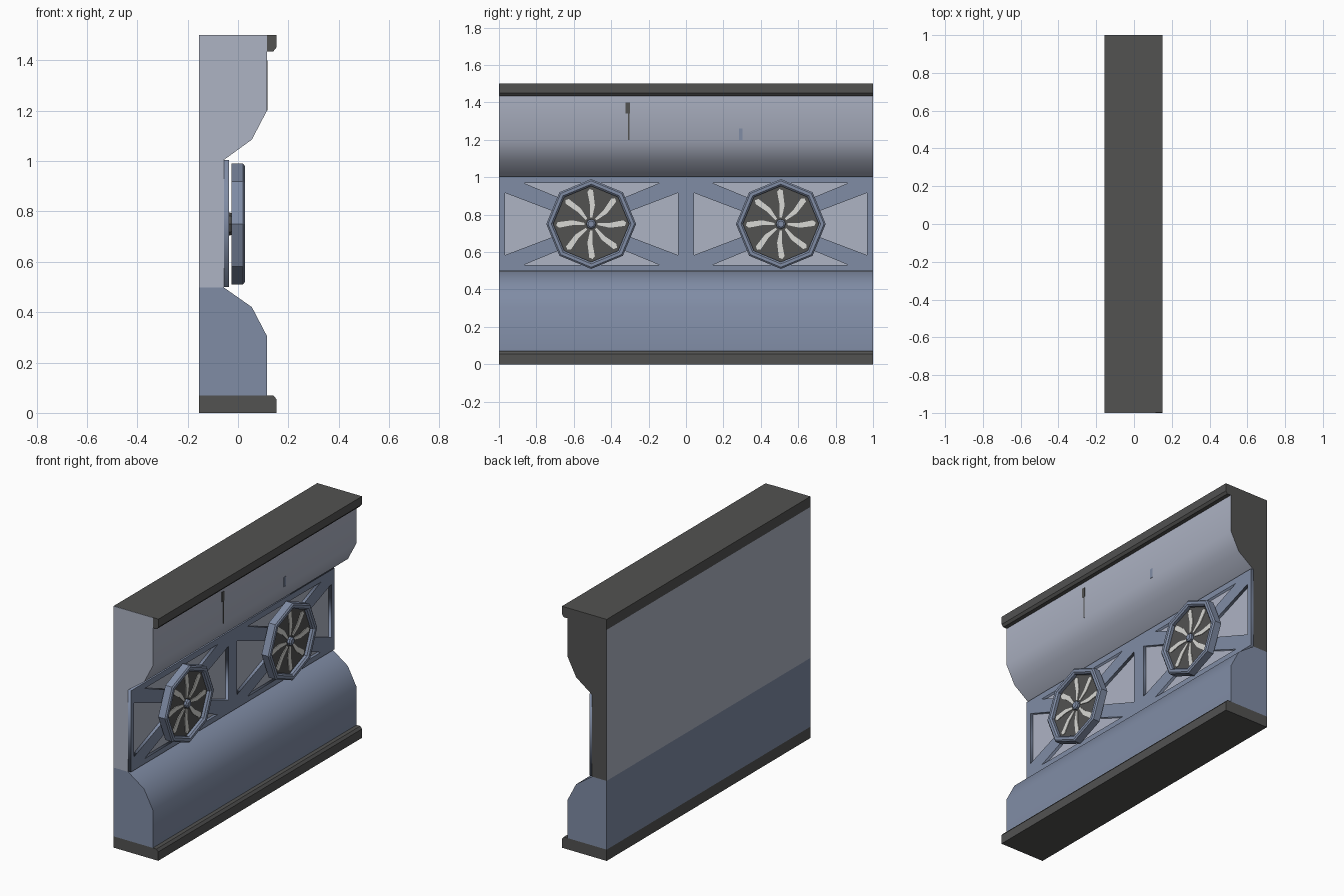
import bpy, bmesh, math

if "Cube" in bpy.data.objects:
    bpy.data.objects.remove(bpy.data.objects["Cube"])


def material(name, rgb):
    m = bpy.data.materials.new(name)
    m.diffuse_color = (*rgb, 1)
    m.use_nodes = True
    m.node_tree.nodes["Principled BSDF"].inputs["Base Color"].default_value = m.diffuse_color
    return m


BLUE = material("slate_blue", (0.215, 0.262, 0.375))
LIGHT = material("pale_grey_blue", (0.42, 0.452, 0.552))
DARK = material("charcoal", (0.085, 0.085, 0.083))
WHITE = material("off_white", (0.69, 0.69, 0.66))


def finish(bm, name, mats, smooth=None):
    bmesh.ops.recalc_face_normals(bm, faces=bm.faces)
    me = bpy.data.meshes.new(name)
    bm.to_mesh(me)
    bm.free()
    ob = bpy.data.objects.new(name, me)
    bpy.context.collection.objects.link(ob)
    for m in mats:
        me.materials.append(m)
    if smooth:
        bpy.ops.object.select_all(action='DESELECT')
        ob.select_set(True)
        bpy.context.view_layer.objects.active = ob
        bpy.ops.object.shade_smooth_by_angle(angle=math.radians(smooth))
    return ob


def prism(bm, bottom, offset):
    """Extrude a closed polygon of 3D points along an offset."""
    f = bm.faces.new([bm.verts.new(p) for p in bottom])
    ext = bmesh.ops.extrude_face_region(bm, geom=[f], use_keep_orig=True)
    bmesh.ops.translate(bm, vec=offset,
                        verts=[g for g in ext["geom"] if isinstance(g, bmesh.types.BMVert)])


def wall_run(name, profile, mats, y0=-1, y1=1, smooth=None):
    """Sweep an (x, z) profile along the length of the wall."""
    bm = bmesh.new()
    prism(bm, [(x, y0, z) for x, z in profile], (0, y1 - y0, 0))
    return finish(bm, name, mats, smooth)


def lathe(name, profile, cy, mat, sides=8, closed=True):
    """Turn an (r, x) profile about the fan axis."""
    bm = bmesh.new()
    rings = []
    for k in range(sides):
        a = 2 * math.pi * k / sides
        rings.append([bm.verts.new((x, cy + r * math.cos(a), 0.75 + r * math.sin(a)))
                      for r, x in profile])
    n = len(profile)
    for k in range(sides):
        a, b = rings[k], rings[(k + 1) % sides]
        for i in range(n if closed else n - 1):
            j = (i + 1) % n
            bm.faces.new((a[i], a[j], b[j], b[i]))
    if not closed:
        bm.faces.new([r[0] for r in rings])
        bm.faces.new([r[-1] for r in rings])
    return finish(bm, name, [mat])


B = -0.155  # back of the wall

# base and top trims
wall_run("base_trim", [(B, 0), (0.152, 0), (0.152, 0.055), (0.14, 0.07), (B, 0.07)], [DARK])
wall_run("top_trim", [(B, 1.5), (0.152, 1.5), (0.152, 1.45), (0.14, 1.435), (B, 1.435)],
         [DARK], y0=-0.998)
wall_run("top_trim_end_plate", [(B, 1.435), (0.115, 1.435), (0.115, 1.5), (B, 1.5)],
         [LIGHT], y1=-0.998)

# lower wall
wall_run("lower_wall", [(B, 0.07), (0.115, 0.07), (0.115, 0.305), (0.055, 0.42),
                        (-0.055, 0.497), (B, 0.497)], [BLUE], smooth=35)

# upper wall with recessed middle, dark on its far end
upper = wall_run("upper_wall", [(B, 0.497), (-0.055, 0.497), (-0.055, 1.005), (0.055, 1.085),
                                (0.115, 1.2), (0.115, 1.435), (B, 1.435)],
                 [LIGHT, DARK], smooth=35)
for p in upper.data.polygons:
    p.material_index = 1 if p.normal.y > 0.9 else 0

# pierced frame panel: outline plus holes, filled as a flat curve
outlines = [[(-1, 0.5), (1, 0.5), (1, 1.005), (-1, 1.005)]]
for c in (-0.505, 0.505):
    for s in (-1, 1):
        outlines.append([(c + s * 0.462, 0.916), (c + s * 0.462, 0.584),
                         (c + s * 0.10, 0.722), (c + s * 0.10, 0.778)])
        outlines.append([(c - 0.36, 0.75 + s * 0.218), (c + 0.36, 0.75 + s * 0.218),
                         (c + 0.05, 0.75 + s * 0.09), (c - 0.05, 0.75 + s * 0.09)])
cu = bpy.data.curves.new("frame_panel", 'CURVE')
cu.dimensions = '2D'
cu.fill_mode = 'BOTH'
cu.extrude = 0.0095
for pts in outlines:
    sp = cu.splines.new('POLY')
    sp.points.add(len(pts) - 1)
    for q, (u, v) in zip(sp.points, pts):
        q.co = (u, v, 0, 1)
    sp.use_cyclic_u = True
cu.materials.append(BLUE)
frame = bpy.data.objects.new("frame_panel", cu)
frame.rotation_euler = (math.pi / 2, 0, math.pi / 2)
frame.location.x = -0.0455
bpy.context.collection.objects.link(frame)
bpy.ops.object.select_all(action='DESELECT')
frame.select_set(True)
bpy.context.view_layer.objects.active = frame
bpy.ops.object.convert(target='MESH')

# two octagonal fans
for side, c in (("near", -0.507), ("far", 0.507)):
    lathe(side + "_fan_ring", [(0.24, -0.025), (0.24, 0.02), (0.231, 0.027), (0.213, 0.027),
                               (0.203, 0.018), (0.203, -0.025)], c, BLUE)
    lathe(side + "_fan_disc", [(0.207, -0.018), (0.207, 0.0)], c, DARK, closed=False)
    lathe(side + "_fan_shaft", [(0.045, -0.05), (0.045, -0.03), (0.035, -0.015)], c, DARK,
          closed=False)
    lathe(side + "_fan_hub", [(0.026, -0.005), (0.026, 0.015), (0.017, 0.022)], c, BLUE,
          closed=False)
    bm = bmesh.new()
    for k in range(8):
        # slightly swept blade in polar (radius, sideways offset)
        a = math.pi * k / 4
        blade = [(0.035, -0.006), (0.10, -0.020), (0.18, -0.010), (0.187, 0.008),
                 (0.172, 0.020), (0.10, 0.006), (0.035, 0.006)]
        prism(bm, [(-0.002, c + r * math.cos(a) - t * math.sin(a),
                    0.75 + r * math.sin(a) + t * math.cos(a)) for r, t in blade],
              (0.006, 0, 0))
    finish(bm, side + "_fan_blades", [WHITE])

# small surface marks on the upper wall
for name, y, w, z0, z1, m in (("upper_mark", -0.312, 0.012, 1.34, 1.4, DARK),
                              ("seam_mark", -0.306, 0.003, 1.2, 1.34, DARK),
                              ("blue_mark", 0.293, 0.01, 1.2, 1.26, BLUE)):
    wall_run(name, [(0.112, z0), (0.117, z0), (0.117, z1), (0.112, z1)], [m], y - w, y + w)
